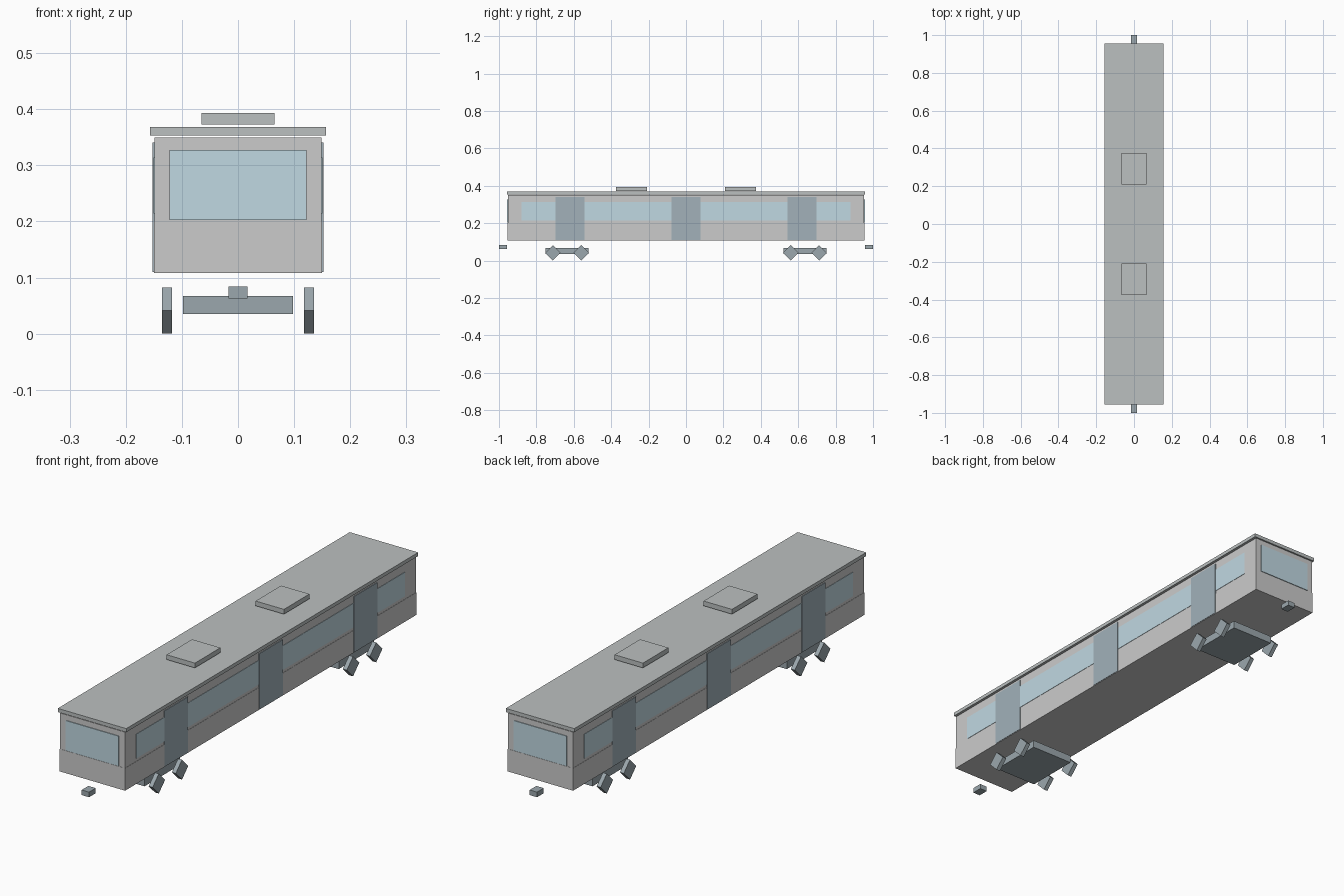
import bpy
from math import pi

if "Cube" in bpy.data.objects:
    bpy.data.objects.remove(bpy.data.objects["Cube"])


def material(name, rgb):
    m = bpy.data.materials.new(name)
    m.diffuse_color = (*rgb, 1)
    m.use_nodes = True
    m.node_tree.nodes["Principled BSDF"].inputs["Base Color"].default_value = m.diffuse_color
    return m


BODY = material("body_grey", (0.60, 0.63, 0.62))
ROOF = material("roof_grey", (0.50, 0.53, 0.53))
GLASS = material("glass_blue", (0.53, 0.69, 0.76))
DOOR = material("door_slate", (0.36, 0.44, 0.49))
METAL = material("undercarriage_dark", (0.33, 0.39, 0.42))


def box(name, x, y, z, mat):
    """Box from (min, max) ranges on each axis."""
    r = (x, y, z)
    bpy.ops.mesh.primitive_cube_add(size=1, location=[(a + b) / 2 for a, b in r])
    ob = bpy.context.object
    ob.name = name
    ob.scale = [b - a for a, b in r]
    bpy.ops.object.transform_apply(location=False, rotation=False, scale=True)
    ob.data.materials.append(mat)
    return ob


def span(a, b, s):
    """Range a..b mirrored to the side given by s."""
    return (a, b) if s > 0 else (-b, -a)


# Car body and roof
box("lower_body", (-0.150, 0.150), (-0.954, 0.954), (0.108, 0.201), BODY)
box("upper_body", (-0.149, 0.149), (-0.953, 0.953), (0.201, 0.350), BODY)
box("roof", (-0.157, 0.157), (-0.956, 0.956), (0.353, 0.368), ROOF)

for s, side in ((-1, "left"), (1, "right")):
    # Window band with three doors over it
    box(f"{side}_window_band", span(0.147, 0.1505, s), (-0.88, 0.88), (0.214, 0.314), GLASS)
    for i, y in enumerate((-0.62, 0, 0.62)):
        box(f"{side}_door_{i + 1}", span(0.146, 0.152, s), (y - 0.077, y + 0.077),
            (0.110, 0.341), DOOR)

for s, end in ((-1, "front"), (1, "rear")):
    # End window, coupler and rooftop unit
    box(f"{end}_windshield", (-0.122, 0.122), span(0.950, 0.956, s), (0.203, 0.327), GLASS)
    box(f"{end}_coupler", (-0.017, 0.017), span(0.956, 1.0, s), (0.063, 0.084), METAL)
    box(f"{end}_roof_unit", (-0.065, 0.065), span(0.208, 0.375, s), (0.373, 0.393), ROOF)

    # Bogie frame with four diamond-shaped wheels
    box(f"{end}_bogie_frame", (-0.098, 0.098), span(0.52, 0.752, s), (0.035, 0.067), METAL)
    for x in (-0.1265, 0.1265):
        for dy in (-0.076, 0.076):
            bpy.ops.mesh.primitive_cylinder_add(
                vertices=4, radius=0.041, depth=0.018,
                location=(x, s * 0.636 + dy, 0.041), rotation=(0, pi / 2, 0))
            wheel = bpy.context.object
            wheel.name = f"{end}_wheel"
            wheel.data.materials.append(METAL)
